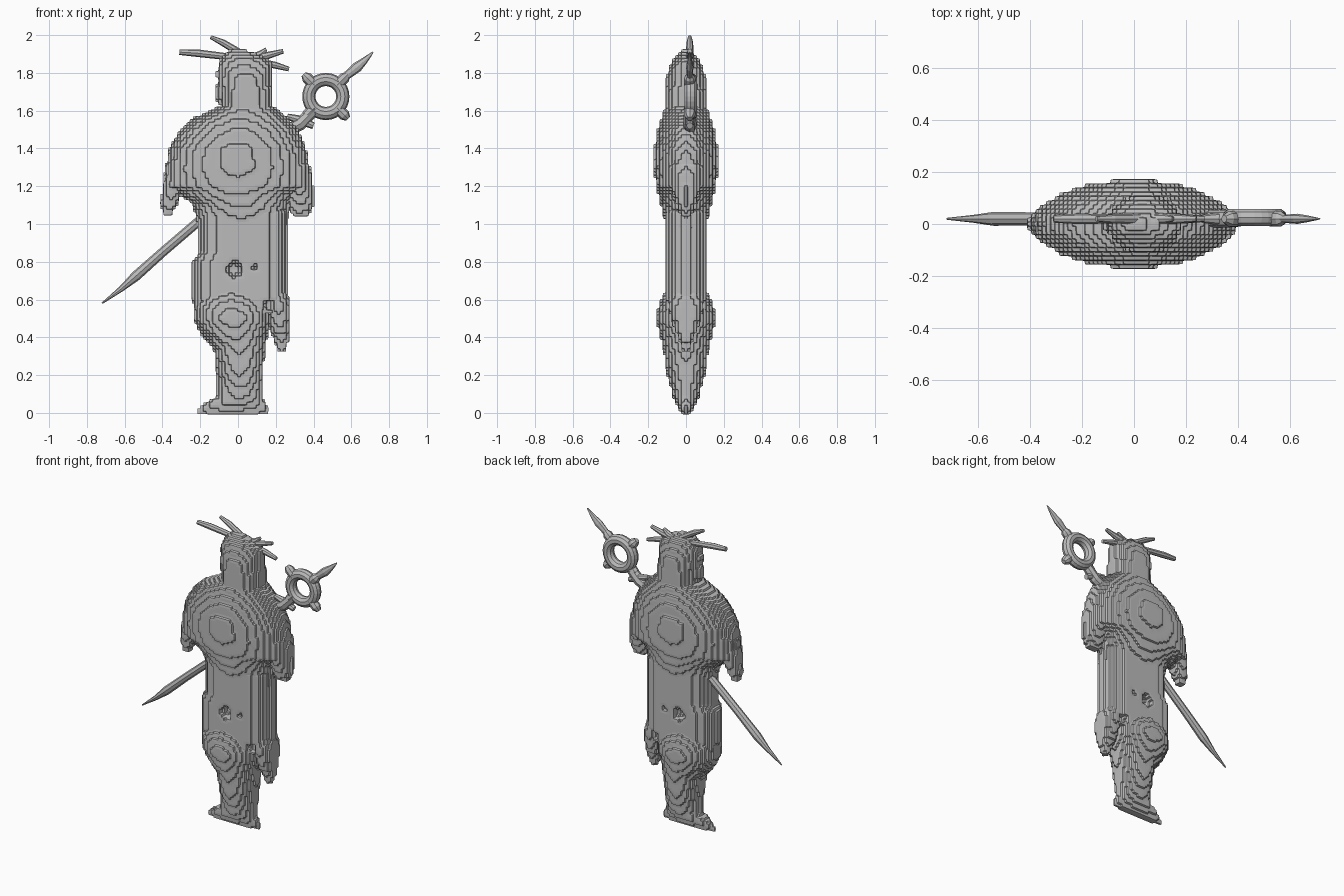
import bpy
import bmesh
import math
from mathutils import Vector

default_cube = bpy.data.objects.get("Cube")
if default_cube:
    bpy.data.objects.remove(default_cube, do_unlink=True)

CELL = 0.0165
MID_Y = 0.02

stone = bpy.data.materials.new("grey stone")
stone.use_nodes = True
grey = (0.5, 0.5, 0.5, 1)
stone.diffuse_color = grey
stone.node_tree.nodes["Principled BSDF"].inputs["Base Color"].default_value = grey


def make_object(name, bm):
    """Turn a bmesh into a linked object with the stone material."""
    bmesh.ops.recalc_face_normals(bm, faces=bm.faces)
    mesh = bpy.data.meshes.new(name)
    bm.to_mesh(mesh)
    bm.free()
    mesh.materials.append(stone)
    obj = bpy.data.objects.new(name, mesh)
    bpy.context.collection.objects.link(obj)
    return obj


def skin_rings(bm, rings):
    """Bridge matching vertex rings and close both ends."""
    count = len(rings[0])
    for lower, upper in zip(rings, rings[1:]):
        for i in range(count):
            j = (i + 1) % count
            bm.faces.new((lower[i], lower[j], upper[j], upper[i]))
    bm.faces.new(rings[0])
    bm.faces.new(rings[-1])


def signed_power(value, power):
    return math.copysign(abs(value) ** power, value)


def loft(name, rows, squareness=2.0, sides=40, y=0.0):
    """Stack rounded sections given as (z, left edge, right edge, half depth)."""
    bm = bmesh.new()
    rings = []
    for z, x0, x1, depth in rows:
        ring = []
        for i in range(sides):
            angle = math.tau * i / sides
            cx = signed_power(math.cos(angle), 2 / squareness)
            cy = signed_power(math.sin(angle), 2 / squareness)
            ring.append(bm.verts.new(((x0 + x1) / 2 + cx * (x1 - x0) / 2, y + cy * depth, z)))
        rings.append(ring)
    skin_rings(bm, rings)
    return make_object(name, bm)


def rod(name, points, sides=8, flat=1.0):
    """Tapered rod in the x-z plane through (x, z, radius) points."""
    bm = bmesh.new()
    start, end = points[0], points[-1]
    along = Vector((end[0] - start[0], 0, end[1] - start[1])).normalized()
    across = along.cross(Vector((0, 1, 0)))
    rings = []
    for x, z, radius in points:
        ring = []
        for i in range(sides):
            angle = math.tau * i / sides
            offset = across * math.cos(angle) * radius
            offset.y = math.sin(angle) * radius * flat
            ring.append(bm.verts.new(Vector((x, MID_Y, z)) + offset))
        rings.append(ring)
    skin_rings(bm, rings)
    return make_object(name, bm)


def dimple(target, x, z, radius, depth):
    """Press an hourglass shaped pit into the front and back."""
    for side in (-1, 1):
        bm = bmesh.new()
        bmesh.ops.create_uvsphere(bm, u_segments=16, v_segments=10, radius=1)
        bmesh.ops.scale(bm, vec=(radius, depth, radius), verts=bm.verts)
        bmesh.ops.translate(bm, vec=(x, side * 0.12, z), verts=bm.verts)
        cutter = make_object("pit_cutter", bm)
        cutter.hide_render = True
        cut = target.modifiers.new("pit", "BOOLEAN")
        cut.operation = "DIFFERENCE"
        cut.object = cutter
        bpy.context.view_layer.objects.active = target
        bpy.ops.object.modifier_apply(modifier=cut.name)
        bpy.data.objects.remove(cutter, do_unlink=True)


def terrace(obj):
    """Step the surface into fine, softened terraces."""
    bpy.context.view_layer.update()
    size = max(obj.dimensions)
    depth = math.ceil(math.log2(size / CELL / 0.95))
    steps = obj.modifiers.new("steps", "REMESH")
    steps.mode = "BLOCKS"
    steps.octree_depth = depth
    steps.scale = size / (CELL * 2 ** depth)
    steps.use_remove_disconnected = False
    soften = obj.modifiers.new("soften", "SMOOTH")
    soften.factor = 0.5
    soften.iterations = 2


# Cloaked torso and its two sleeves
torso = loft("torso", [
    (0.98, -0.21, 0.26, 0.1), (1.1, -0.24, 0.27, 0.135), (1.16, -0.31, 0.3, 0.15),
    (1.2, -0.39, 0.39, 0.16), (1.3, -0.385, 0.38, 0.17), (1.4, -0.365, 0.36, 0.17),
    (1.5, -0.31, 0.32, 0.15), (1.56, -0.24, 0.27, 0.13), (1.62, -0.11, 0.19, 0.11)])
right_sleeve = loft("right_sleeve", [
    (1.05, -0.4, -0.35, 0.025), (1.1, -0.41, -0.32, 0.04),
    (1.2, -0.4, -0.28, 0.07), (1.32, -0.38, -0.2, 0.08)])
left_sleeve = loft("left_sleeve", [
    (1.04, 0.29, 0.37, 0.025), (1.09, 0.26, 0.4, 0.045),
    (1.2, 0.24, 0.4, 0.08), (1.32, 0.2, 0.38, 0.09)])

# Robe skirt, hip bulge, legs and feet
skirt = loft("skirt", [
    (0.52, -0.23, 0.25, 0.1), (0.6, -0.24, 0.26, 0.11), (0.8, -0.24, 0.26, 0.11),
    (0.85, -0.21, 0.26, 0.11), (1.08, -0.21, 0.26, 0.11)], squareness=2.8)
dimple(skirt, -0.02, 0.76, 0.045, 0.09)
dimple(skirt, 0.09, 0.77, 0.02, 0.04)
dimple(skirt, 0.17, 0.57, 0.035, 0.07)
legs = loft("legs", [
    (0, -0.22, 0.165, 0.025), (0.04, -0.2, 0.155, 0.05), (0.09, -0.11, 0.13, 0.07),
    (0.2, -0.11, 0.13, 0.1), (0.34, -0.13, 0.145, 0.12), (0.42, -0.2, 0.16, 0.14),
    (0.5, -0.235, 0.18, 0.16), (0.57, -0.235, 0.17, 0.145), (0.66, -0.2, 0.13, 0.1)])

# Pouch hanging at the left hip
pouch = loft("hip_pouch", [
    (0.32, 0.22, 0.245, 0.015), (0.38, 0.19, 0.27, 0.035),
    (0.46, 0.16, 0.28, 0.07), (0.56, 0.15, 0.28, 0.09), (0.64, 0.15, 0.26, 0.08)])

# Head with a small snout bump
head = loft("head", [
    (1.52, -0.14, 0.22, 0.11), (1.61, -0.09, 0.18, 0.115), (1.78, -0.1, 0.175, 0.105),
    (1.86, -0.1, 0.175, 0.075), (1.9, -0.07, 0.1, 0.045), (1.92, -0.04, 0.05, 0.02)],
    squareness=2.3)
snout = loft("snout", [
    (1.63, -0.1, 0, 0.03), (1.67, -0.125, 0, 0.05), (1.72, -0.125, 0, 0.05),
    (1.75, -0.1, 0, 0.04), (1.79, -0.125, 0, 0.04), (1.84, -0.1, 0, 0.03)])

for part in (torso, right_sleeve, left_sleeve, skirt, legs, pouch, head, snout):
    terrace(part)

# Feathers on the head
feathers = {
    "right_feather": [(-0.31, 1.91, 0.015), (-0.22, 1.905, 0.02), (-0.05, 1.885, 0.018)],
    "tall_feather": [(-0.145, 1.99, 0.01), (-0.08, 1.96, 0.018), (0.02, 1.9, 0.02)],
    "left_feather": [(0.02, 1.87, 0.02), (0.15, 1.89, 0.02), (0.24, 1.915, 0.012)],
    "brow_feather": [(0.1, 1.86, 0.02), (0.2, 1.84, 0.018), (0.27, 1.82, 0.012)],
    "crest_tuft": [(0.07, 1.88, 0.02), (0.12, 1.9, 0.018), (0.15, 1.925, 0.01)],
}
for name, path in feathers.items():
    rod(name, path)

# Staff: lower blade, neck and upper spike
rod("staff_blade", [(-0.72, 0.58, 0.004), (-0.62, 0.655, 0.015), (-0.54, 0.725, 0.027),
                    (-0.4, 0.85, 0.025), (-0.12, 1.09, 0.025)])
rod("staff_neck", [(0.2, 1.46, 0.03), (0.33, 1.53, 0.035), (0.41, 1.61, 0.03)])
rod("staff_knot", [(0.26, 1.57, 0.015), (0.33, 1.55, 0.025), (0.4, 1.52, 0.018)])
rod("staff_spike", [(0.53, 1.74, 0.015), (0.575, 1.785, 0.022), (0.63, 1.83, 0.028),
                    (0.67, 1.865, 0.018), (0.715, 1.91, 0.004)], flat=0.7)

# Ring head of the staff with four corner knobs
ring_x, ring_z = 0.465, 1.675
bpy.ops.mesh.primitive_torus_add(
    location=(ring_x, MID_Y + 0.005, ring_z), rotation=(math.pi / 2, 0, 0),
    major_radius=0.09, minor_radius=0.035, major_segments=28, minor_segments=10)
ring = bpy.context.object
ring.name = "staff_ring"
ring.data.materials.append(stone)
for side in (-1, 1):
    for level in (-1, 1):
        rod("ring_knob", [(ring_x + side * reach, ring_z + level * reach, radius)
                          for reach, radius in ((0.06, 0.03), (0.1, 0.03), (0.118, 0.015))])
